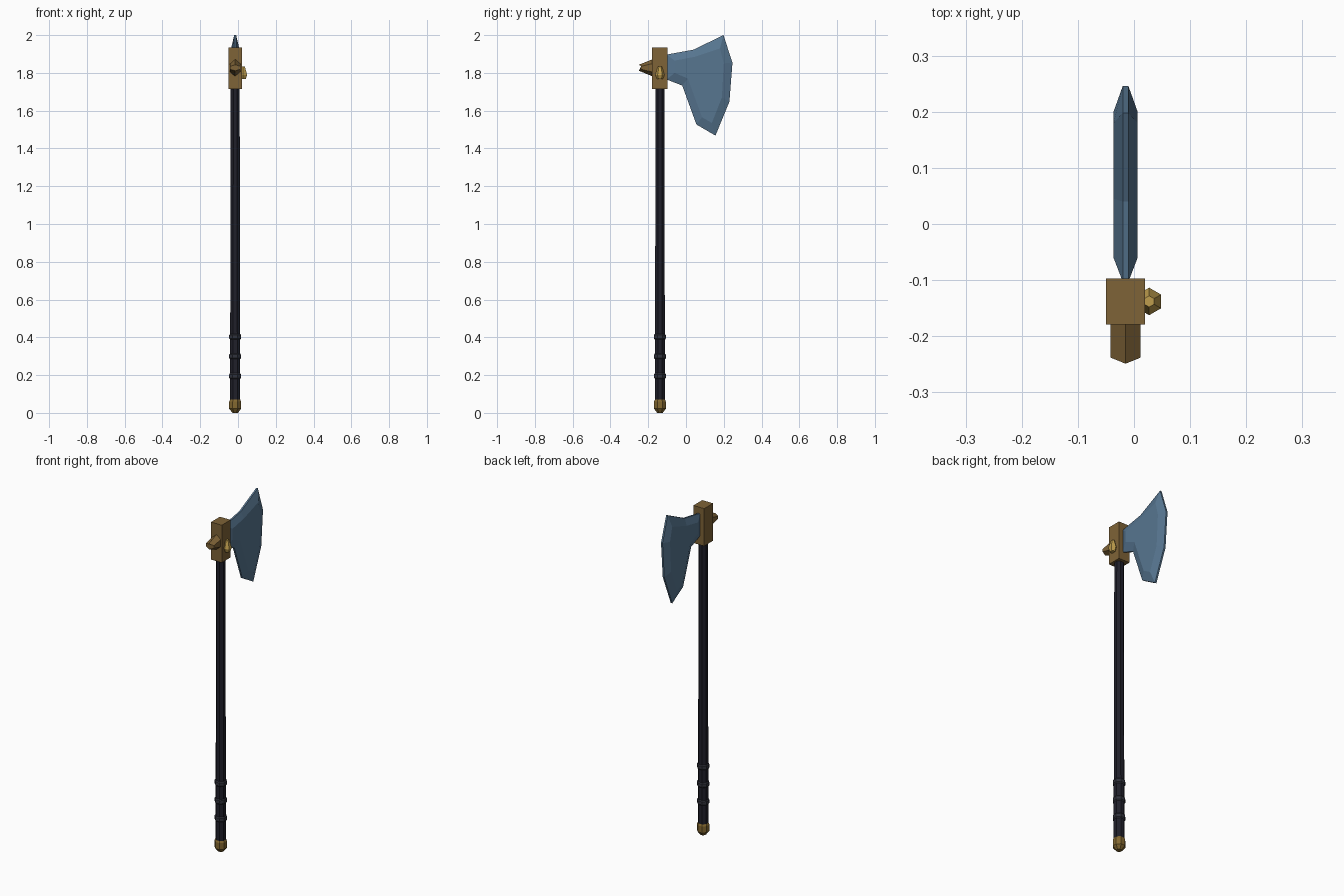
import bpy
import bmesh
from math import cos, sin, pi

if "Cube" in bpy.data.objects:
    bpy.data.objects.remove(bpy.data.objects["Cube"])

CX, CY = -0.015, -0.138  # shaft axis


def material(name, color):
    m = bpy.data.materials.new(name)
    m.use_nodes = True
    m.diffuse_color = (*color, 1)
    m.node_tree.nodes["Principled BSDF"].inputs["Base Color"].default_value = (*color, 1)
    return m


STEEL = material("blue steel", (0.095, 0.18, 0.28))
BRONZE = material("dark bronze", (0.21, 0.125, 0.038))
GOLD = material("bright gold", (0.52, 0.34, 0.075))
BRASS = material("aged brass", (0.23, 0.14, 0.03))
BLACK = material("black wood", (0.014, 0.014, 0.023))
GREY = material("grey wrap", (0.03, 0.032, 0.045))


def loft(name, rings, mat):
    """Join equal-length rings of points with quads and cap both ends."""
    bm = bmesh.new()
    loops = [[bm.verts.new(p) for p in ring] for ring in rings]
    for a, b in zip(loops, loops[1:]):
        for i in range(len(a)):
            j = (i + 1) % len(a)
            bm.faces.new((a[i], a[j], b[j], b[i]))
    bm.faces.new(loops[0])
    bm.faces.new(loops[-1])
    bmesh.ops.recalc_face_normals(bm, faces=bm.faces)
    mesh = bpy.data.meshes.new(name)
    bm.to_mesh(mesh)
    bm.free()
    mesh.materials.append(mat)
    obj = bpy.data.objects.new(name, mesh)
    bpy.context.collection.objects.link(obj)
    return obj


def lathe(name, profile, mat, sides=8, x=CX, y=CY, turn=0.5):
    """Faceted turned part from (radius, height) pairs."""
    angles = [2 * pi * (i + turn) / sides for i in range(sides)]
    loft(name, [[(x + r * cos(a), y + r * sin(a), z) for a in angles]
                for r, z in profile], mat)


# Shaft, pommel and grip bands
lathe("shaft", [(0.029, 0.04), (0.029, 0.4), (0.027, 0.72), (0.026, 1.73)], BLACK)
lathe("pommel", [(0.016, 0), (0.034, 0.022), (0.034, 0.06), (0.029, 0.07)], BRASS)
for n in range(3):
    z = 0.195 + 0.104 * n
    lathe(f"grip_band_{n + 1}", [(0.029, z - 0.015), (0.034, z - 0.009),
                                 (0.034, z + 0.009), (0.029, z + 0.015)], GREY)

# Square collar holding the head
hx, hy = 0.035, 0.041
square = [(-hx, -hy), (hx, -hy), (hx, hy), (-hx, hy)]
loft("collar", [[(CX + x, CY + y, z) for x, y in square] for z in (1.715, 1.935)], BRONZE)


# Blunt hexagonal spike at the front
def spike_ring(y, height, ridge):
    pts = [(0, 1), (1, 0.5), (1, -0.5), (0, -1), (-1, -0.5), (-1, 0.5)]
    return [(CX + 0.027 * u, y - ridge * (1 - abs(u)), 1.827 + height * v) for u, v in pts]


loft("front_spike", [spike_ring(-0.17, 0.048, 0), spike_ring(-0.238, 0.016, 0.011)], BRONZE)

# Gold stud on the left face of the collar
lathe("side_stud", [(0.016, 1.768), (0.0245, 1.79), (0.01, 1.835)], GOLD,
      sides=6, x=0.027)

# Blade: thin outer edge rising to a flat raised panel on each side
edge = [(-0.103, 1.897), (0.04, 1.923), (0.198, 2.0), (0.246, 1.855), (0.23, 1.648),
        (0.156, 1.468), (0.055, 1.527), (-0.02, 1.733), (-0.103, 1.765)]
panel = [(-0.06, 1.865), (0.045, 1.885), (0.18, 1.93), (0.2, 1.85), (0.19, 1.67),
         (0.137, 1.535), (0.085, 1.565), (0.01, 1.77), (-0.06, 1.8)]
layers = [(panel, -0.0215), (edge, -0.005), (edge, 0.005), (panel, 0.0215)]
loft("blade", [[(CX + x, y, z) for y, z in outline] for outline, x in layers], STEEL)
